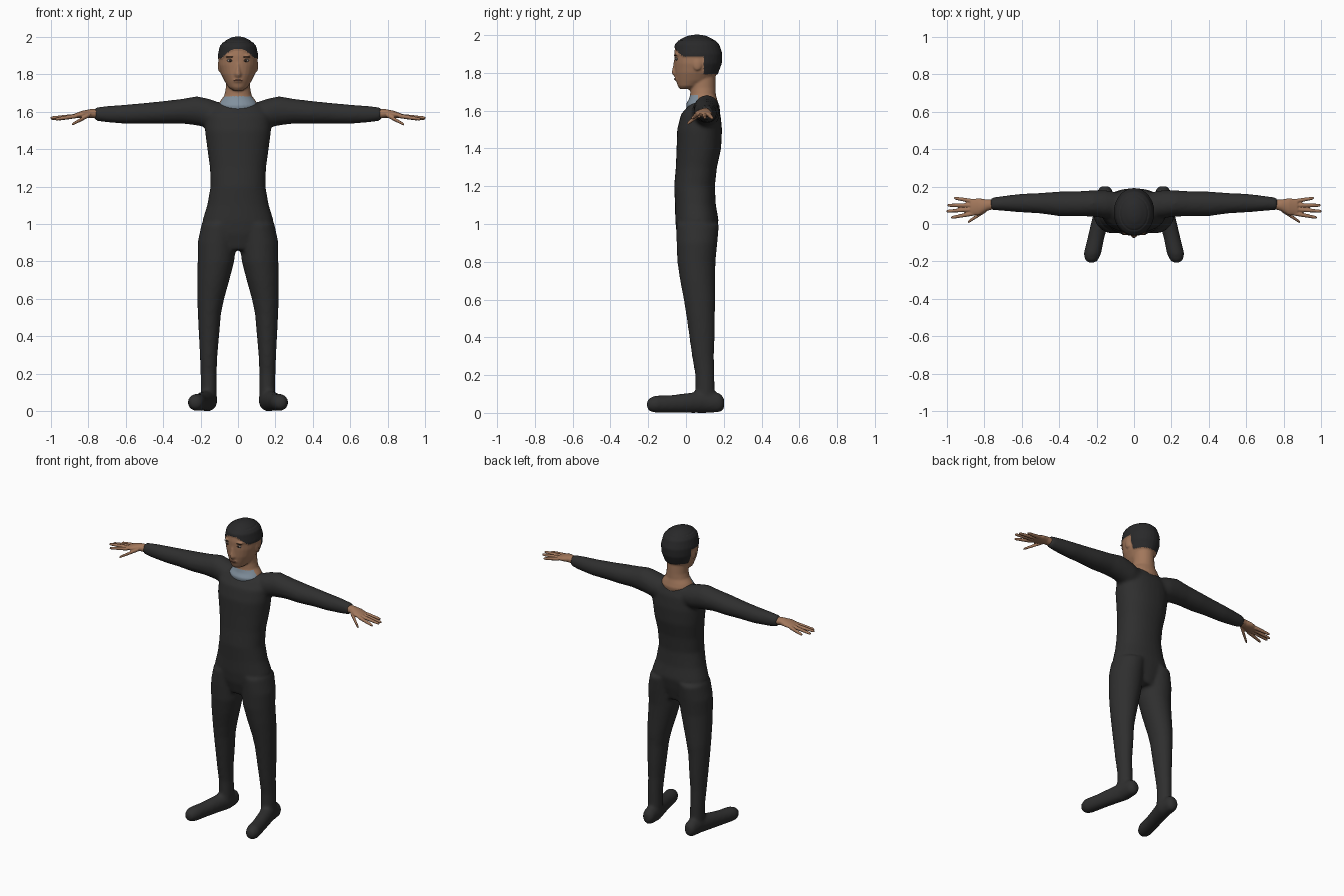
import bpy, bmesh, math
from mathutils import Vector, Matrix

cube = bpy.data.objects.get("Cube")
if cube:
    bpy.data.objects.remove(cube, do_unlink=True)


def material(name, r, g, b):
    m = bpy.data.materials.new(name)
    m.use_nodes = True
    m.diffuse_color = (r, g, b, 1)
    m.node_tree.nodes["Principled BSDF"].inputs["Base Color"].default_value = (r, g, b, 1)
    return m


SUIT = material("charcoal suit", .028, .028, .028)
HAIR = material("black hair", .022, .022, .023)
SKIN = material("brown skin", .36, .185, .105)
COLLAR = material("blue grey collar", .22, .28, .34)
EYE = material("eye grey", .3, .27, .25)
DARK = material("dark brown", .03, .018, .012)
LIP = material("lip brown", .25, .11, .07)


def loft(bm, axis, rings, side=1, power=2.0, sides=28):
    """Closed tube; each ring is (position on axis, two centres, two radii)."""
    others = [i for i in range(3) if i != axis]
    loops = []
    for along, c1, c2, r1, r2 in rings:
        loop = []
        for k in range(sides):
            a = 2 * math.pi * k / sides
            ca, sa = math.cos(a), math.sin(a)
            p = Vector()
            p[axis] = along
            p[others[0]] = c1 + r1 * math.copysign(abs(ca) ** (2 / power), ca)
            p[others[1]] = c2 + r2 * math.copysign(abs(sa) ** (2 / power), sa)
            p.x *= side
            loop.append(bm.verts.new(p))
        loops.append(loop)
    for a, b in zip(loops, loops[1:]):
        for k in range(sides):
            n = (k + 1) % sides
            bm.faces.new((a[k], a[n], b[n], b[k]))
    bm.faces.new(loops[0])
    bm.faces.new(loops[-1])


def ball(bm, centre, size):
    bmesh.ops.create_uvsphere(bm, u_segments=20, v_segments=12, radius=1,
                              matrix=Matrix.Translation(centre) @ Matrix.Diagonal((*size, 1)))


def finish(name, bm, mats, voxel=None, smooth=3, rule=None):
    """Turn the mesh into an object, blending its volumes into one skin."""
    bmesh.ops.recalc_face_normals(bm, faces=bm.faces[:])
    mesh = bpy.data.meshes.new(name)
    bm.to_mesh(mesh)
    bm.free()
    ob = bpy.data.objects.new(name, mesh)
    bpy.context.collection.objects.link(ob)
    if voxel:
        rm = ob.modifiers.new("blend", 'REMESH')
        rm.mode = 'VOXEL'
        rm.voxel_size = voxel
        sm = ob.modifiers.new("soften", 'SMOOTH')
        sm.factor, sm.iterations = .5, smooth
        ev = ob.evaluated_get(bpy.context.evaluated_depsgraph_get())
        mesh = bpy.data.meshes.new_from_object(ev)
        ob.modifiers.clear()
        ob.data = mesh
        mesh.name = name
    mesh.materials.clear()
    for m in mats:
        mesh.materials.append(m)
    for f in mesh.polygons:
        f.use_smooth = True
        f.material_index = rule(f.center) if rule else 0
    return ob


# Body suit: torso, arms, legs and feet
bm = bmesh.new()
torso = [(.86, .055, .09, .08), (.95, .055, .17, .105), (1.02, .058, .19, .115),
         (1.1, .05, .165, .108), (1.2, .045, .147, .108), (1.3, .055, .15, .109),
         (1.4, .068, .164, .118), (1.5, .072, .177, .119), (1.58, .078, .175, .105),
         (1.63, .088, .14, .073), (1.65, .09, .1, .055)]
loft(bm, 2, [(z, 0, y, rx, ry) for z, y, rx, ry in torso], power=2.2)
arm = [(.06, .1, 1.57, .065, .065), (.15, .105, 1.59, .075, .078), (.22, .11, 1.605, .07, .078),
       (.3, .108, 1.603, .067, .066), (.4, .108, 1.596, .066, .061), (.5, .111, 1.592, .055, .055),
       (.6, .112, 1.587, .05, .051), (.7, .11, 1.587, .04, .044), (.768, .108, 1.588, .032, .035)]
leg = [(1.0, .1, .062, .095, .113), (.9, .113, .058, .103, .108), (.8, .118, .055, .098, .101),
       (.7, .132, .062, .086, .093), (.6, .146, .072, .072, .084), (.52, .153, .077, .062, .076),
       (.4, .155, .085, .054, .067), (.3, .157, .09, .047, .058), (.2, .157, .1, .043, .051),
       (.1, .156, .101, .043, .051), (.04, .156, .1, .04, .05)]
foot = [(.202, .155, .05, .022, .028), (.18, .155, .054, .04, .051), (.1, .158, .058, .048, .059),
        (0, .185, .052, .046, .052), (-.08, .205, .047, .045, .047),
        (-.16, .223, .046, .047, .046), (-.195, .227, .044, .034, .035), (-.208, .227, .044, .016, .016)]
for s in (1, -1):
    loft(bm, 0, arm, s)
    loft(bm, 2, leg, s)
    loft(bm, 1, foot, s)
finish("body_suit", bm, [SUIT], .011, 5)

# Hands with four fingers and a thumb
palm = [(.74, .108, 1.588, .025, .026), (.79, .1, 1.591, .031, .023),
        (.83, .092, 1.586, .046, .02), (.875, .089, 1.578, .043, .012)]
fingers = [((.86, .122, 1.578), (.962, .139, 1.56)), ((.86, .1, 1.578), (.998, .1, 1.562)),
           ((.86, .078, 1.578), (1.004, .068, 1.567)), ((.86, .056, 1.578), (.978, .034, 1.56)),
           ((.79, .075, 1.585), (.888, .01, 1.532))]
for s, label in ((1, "left"), (-1, "right")):
    bm = bmesh.new()
    loft(bm, 0, palm, s)
    for base, tip in fingers:
        a, b = Vector(base), Vector(tip)
        rings = []
        for t, r in ((0, .012), (.5, .0105), (.9, .0085), (1, .006)):
            rings.append((*a.lerp(b, t), r, r))
        loft(bm, 0, rings, s, sides=12)
    finish(label + "_hand", bm, [SKIN], .004, 2)

# Head and neck, with hair and collar coloured by position
bm = bmesh.new()
neck = [(1.6, .086, .1, .08), (1.635, .086, .108, .086), (1.66, .09, .094, .075),
        (1.685, .09, .074, .068), (1.72, .09, .066, .067), (1.8, .09, .064, .066)]
skull = [(1.714, -.003, .026, .028), (1.73, .018, .05, .062), (1.76, .045, .07, .098),
         (1.8, .054, .09, .113), (1.85, .062, .104, .124), (1.9, .063, .105, .126),
         (1.95, .058, .094, .114), (1.98, .057, .068, .084), (1.996, .058, .038, .05),
         (2.002, .058, .015, .02)]
for part in (neck, skull):
    loft(bm, 2, [(z, 0, y, rx, ry) for z, y, rx, ry in part])
# nose, brow, lips and ears
loft(bm, 2, [(1.785, 0, -.05, .016, .016), (1.8, 0, -.056, .018, .02),
             (1.83, 0, -.054, .011, .017), (1.875, 0, -.05, .008, .012)], sides=16)
ball(bm, (0, -.04, 1.768), (.03, .022, .014))
for s in (1, -1):
    ball(bm, (s * .04, -.04, 1.898), (.028, .02, .008))
    ball(bm, (s * .1, .06, 1.845), (.008, .022, .032))


def head_colour(c):
    arch = .05 * min(1, max(0, -c.y / .05)) * max(0, 1 - (abs(c.x) / .1) ** 2)
    if c.z > 1.885 + arch or (c.y > .095 and c.z > 1.795):
        return 1
    return 2 if c.z < 1.682 and c.y < .065 else 0


head = finish("head", bm, [SKIN, HAIR, COLLAR], .006, 3, head_colour)
# lift the hair slightly off the scalp
hair = {v for f in head.data.polygons if f.material_index == 1 for v in f.vertices}
for i in hair:
    v = head.data.vertices[i]
    if v.co.z < 1.97:
        v.co += v.normal * .004

# Eyes, brows and mouth
for s, label in ((1, "left"), (-1, "right")):
    for name, mat, centre, size in (
            ("eye", EYE, (.041, -.05, 1.874), (.017, .007, .008)),
            ("pupil", DARK, (.041, -.0555, 1.874), (.008, .003, .007)),
            ("eyebrow", DARK, (.042, -.055, 1.893), (.022, .005, .003))):
        bm = bmesh.new()
        ball(bm, (s * centre[0], *centre[1:]), size)
        finish(label + "_" + name, bm, [mat])
bm = bmesh.new()
ball(bm, (0, -.059, 1.768), (.024, .004, .004))
finish("mouth", bm, [LIP])
